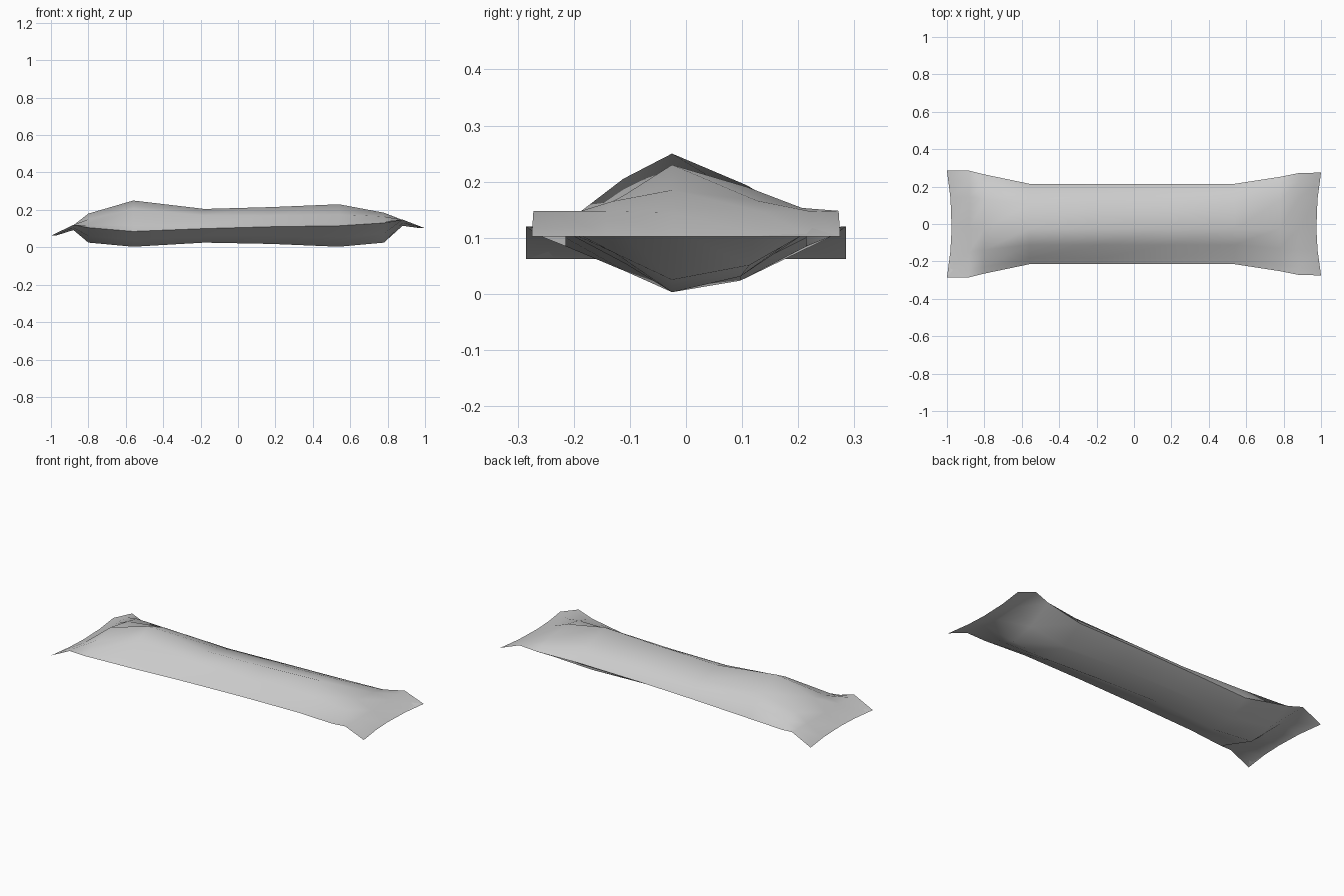
import bpy, bmesh, math

cube = bpy.data.objects.get("Cube")
if cube:
    bpy.data.objects.remove(cube)

# One plain foil colour
foil = bpy.data.materials.new("plain grey foil")
foil.use_nodes = True
grey = (0.6, 0.6, 0.6, 1)
foil.diffuse_color = grey
foil.node_tree.nodes["Principled BSDF"].inputs["Base Color"].default_value = grey

# Stations along the wrapper: x, half width, edge height, top, bottom, front shoulder
STATIONS = [
    (-1.00, .285, .062, .062, .062, .062),
    (-0.88, .285, .120, .115, .092, .118),
    (-0.80, .265, .105, .180, .025, .150),
    (-0.56, .215, .085, .250, .003, .205),
    (-0.18, .215, .100, .205, .025, .170),
    (0.18, .215, .110, .215, .018, .170),
    (0.54, .215, .115, .230, .003, .175),
    (0.78, .252, .130, .185, .025, .165),
    (0.88, .272, .148, .145, .115, .147),
    (1.00, .275, .102, .102, .102, .102),
]


def ring(x, w, edge, top, bottom, shoulder):
    """Cross-section, going from the front edge over the top and back below."""
    low = edge + (bottom - edge) * .55
    points = [
        (-w, edge),
        (-w * .86, edge + (shoulder - edge) * .25),
        (-w * .52, shoulder),
        (-.025, top),
        (w * .5, edge + (top - edge) * .66),
        (w * .82, edge + (top - edge) * .42),
        (w, edge),
        (w * .45, edge + (bottom - edge) * .75),
        (-.025, bottom),
        (-w * .5, low),
    ]
    # The crimped ends bow inward
    bow = .025 if abs(x) > .95 else 0
    return [(x - math.copysign(bow * (1 - (y / w) ** 2), x), y, z)
            for y, z in points]


# Loft the sections into one pillow-shaped wrapper
bm = bmesh.new()
rings = [[bm.verts.new(p) for p in ring(*s)] for s in STATIONS]
for a, b in zip(rings, rings[1:]):
    for i in range(len(a)):
        j = (i + 1) % len(a)
        bm.faces.new((a[i], a[j], b[j], b[i]))
bmesh.ops.remove_doubles(bm, verts=bm.verts, dist=.0005)
bmesh.ops.recalc_face_normals(bm, faces=bm.faces)
mesh = bpy.data.meshes.new("wrapper")
bm.to_mesh(mesh)
bm.free()

wrapper = bpy.data.objects.new("wrapper", mesh)
bpy.context.collection.objects.link(wrapper)
mesh.materials.append(foil)
bpy.ops.object.select_all(action='DESELECT')
bpy.context.view_layer.objects.active = wrapper
wrapper.select_set(True)
bpy.ops.object.shade_smooth_by_angle(angle=math.radians(60))
